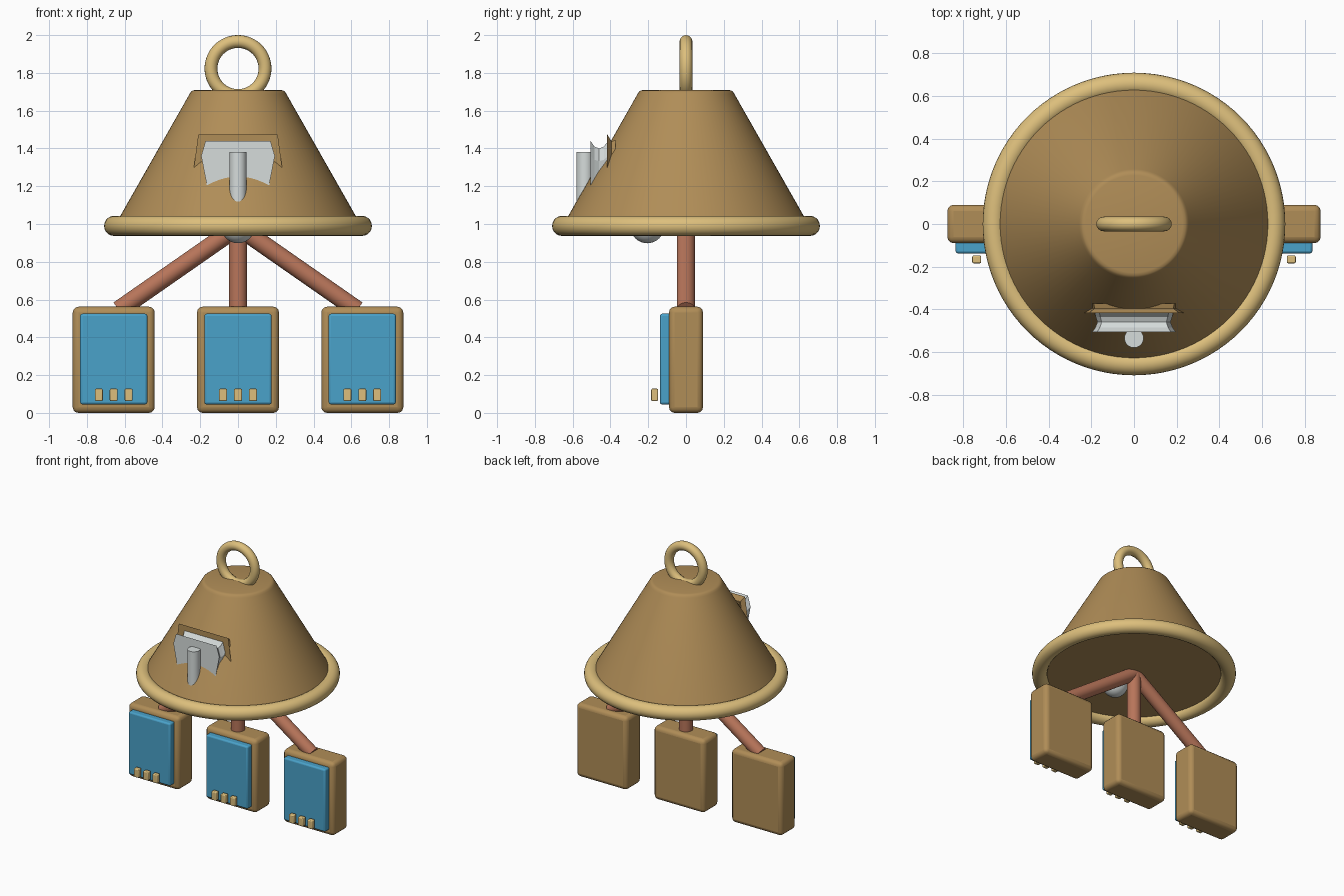
import bpy, bmesh, math
from mathutils import Vector

if "Cube" in bpy.data.objects:
    bpy.data.objects.remove(bpy.data.objects["Cube"])


def material(name, rgb):
    m = bpy.data.materials.new(name)
    lin = [((c / 255 + 0.055) / 1.055) ** 2.4 for c in rgb]
    m.diffuse_color = (*lin, 1)
    m.use_nodes = True
    m.node_tree.nodes["Principled BSDF"].inputs["Base Color"].default_value = m.diffuse_color
    return m


BROWN = material("bronze brown", (176, 141, 87))
TAN = material("pale gold", (221, 191, 124))
COPPER = material("copper", (184, 117, 90))
BLUE = material("blue", (74, 162, 202))
SILVER = material("silver", (214, 220, 219))


def finish(name, mat, smooth=True):
    ob = bpy.context.object
    ob.name = name
    ob.data.materials.append(mat)
    if smooth:
        bpy.ops.object.shade_smooth_by_angle(angle=math.radians(35))
    return ob


def box(name, mat, lo, hi, bevel):
    lo, hi = Vector(lo), Vector(hi)
    bpy.ops.mesh.primitive_cube_add(size=1, location=(lo + hi) / 2)
    ob = bpy.context.object
    ob.scale = hi - lo
    bpy.ops.object.transform_apply(location=False, rotation=False, scale=True)
    mod = ob.modifiers.new("bevel", 'BEVEL')
    mod.width, mod.segments = bevel, 3
    return finish(name, mat)


def rod(name, mat, a, b, r, verts=32):
    a, b = Vector(a), Vector(b)
    d = b - a
    bpy.ops.mesh.primitive_cylinder_add(vertices=verts, radius=r, depth=d.length,
                                        location=(a + b) / 2)
    bpy.context.object.rotation_euler = d.to_track_quat('Z', 'Y').to_euler()
    return finish(name, mat)


def lathe(name, mat, profile, n=96):
    bm = bmesh.new()
    rings = [[bm.verts.new((r * math.cos(2 * math.pi * i / n),
                            r * math.sin(2 * math.pi * i / n), z)) for i in range(n)]
             for r, z in profile]
    for a, b in zip(rings, rings[1:]):
        for i in range(n):
            j = (i + 1) % n
            bm.faces.new((a[i], a[j], b[j], b[i]))
    bm.faces.new(rings[-1])
    bm.faces.new(rings[0][::-1])
    return add_mesh(name, mat, bm)


def add_mesh(name, mat, bm, smooth=True):
    bmesh.ops.recalc_face_normals(bm, faces=bm.faces)
    me = bpy.data.meshes.new(name)
    bm.to_mesh(me)
    bm.free()
    ob = bpy.data.objects.new(name, me)
    bpy.context.collection.objects.link(ob)
    bpy.ops.object.select_all(action='DESELECT')
    ob.select_set(True)
    bpy.context.view_layer.objects.active = ob
    return finish(name, mat, smooth)


def loft_y(name, mat, half, sections, centre_z):
    """Mirrored outline (x, z) lofted along y with (y, scale x, scale z) sections."""
    outline = half + [(-x, z) for x, z in reversed(half)]
    bm = bmesh.new()
    rings = [[bm.verts.new((x * sx, y, centre_z + (z - centre_z) * sz)) for x, z in outline]
             for y, sx, sz in sections]
    n = len(outline)
    for a, b in zip(rings, rings[1:]):
        for i in range(n):
            j = (i + 1) % n
            bm.faces.new((a[i], a[j], b[j], b[i]))
    bm.faces.new(rings[0])
    bm.faces.new(rings[-1])
    return add_mesh(name, mat, bm, smooth=False)


# bell-shaped shade, rim and hanging ring
lathe("shade", BROWN, [(0.65, 0.985), (0.625, 1.04), (0.257, 1.687),
                       (0.250, 1.699), (0.241, 1.706), (0.228, 1.709)])
bpy.ops.mesh.primitive_torus_add(location=(0, 0, 0.99), major_radius=0.656, minor_radius=0.053,
                                 major_segments=96, minor_segments=20)
finish("rim", TAN)
bpy.ops.mesh.primitive_torus_add(location=(0, 0, 1.823), rotation=(math.pi / 2, 0, 0),
                                 major_radius=0.143, minor_radius=0.034,
                                 major_segments=64, minor_segments=16)
finish("hanging_ring", TAN)

# latch on the front: backing plate, waisted block and pin
loft_y("latch_backing", BROWN, [(0.235, 1.27), (0.232, 1.31), (0.21, 1.475)],
       [(-0.417, 1, 1), (-0.395, 0.88, 0.82), (-0.372, 0.9, 0.85)], 1.27)
loft_y("latch_block", SILVER, [(0.162, 1.19), (0.195, 1.36), (0.172, 1.44)],
       [(-0.505, 1, 1), (-0.485, 0.93, 0.88), (-0.46, 0.88, 0.84),
        (-0.435, 0.92, 0.88), (-0.412, 0.95, 1)], 1.19)
rod("latch_pin", SILVER, (0, -0.535, 1.10), (0, -0.535, 1.38), 0.045)

# ball under the shade
bpy.ops.mesh.primitive_uv_sphere_add(segments=32, ring_count=16, radius=0.09,
                                     location=(0, -0.205, 0.988))
finish("clapper_ball", SILVER)

# three hanging panels with arms, screens and buttons
for side, x in (("left", -0.658), ("middle", 0), ("right", 0.658)):
    rod(side + "_arm", COPPER, (0, 0, 0.985), (x * 0.96, 0, 0.545), 0.048)
    box(side + "_panel", BROWN, (x - 0.217, -0.09, 0), (x + 0.217, 0.09, 0.562), 0.03)
    box(side + "_screen", BLUE, (x - 0.178, -0.138, 0.045), (x + 0.178, -0.07, 0.525), 0.012)
    for k in (-1, 0, 1):
        bx = x + 0.079 * k
        box(side + "_button", TAN, (bx - 0.021, -0.184, 0.063), (bx + 0.021, -0.148, 0.128), 0.006)
